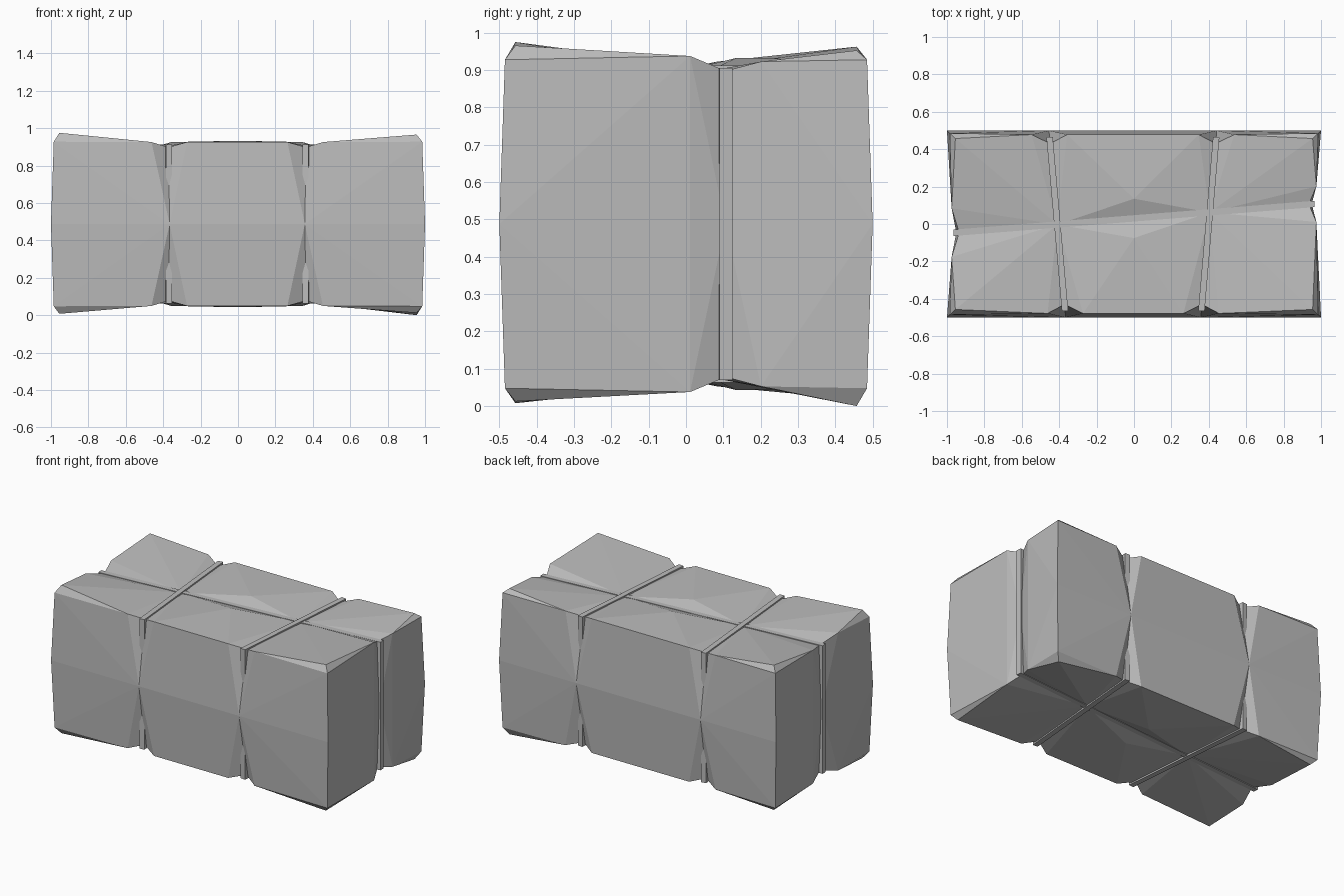
import bpy, bmesh
from mathutils import Vector

cube = bpy.data.objects.get("Cube")
if cube:
    bpy.data.objects.remove(cube)

# One flat grey for the whole bale
grey = bpy.data.materials.new("bale_grey")
grey.use_nodes = True
colour = (0.5, 0.5, 0.5, 1)
grey.diffuse_color = colour
grey.node_tree.nodes["Principled BSDF"].inputs["Base Color"].default_value = colour

MID = 0.4875


def finish(name, bm):
    bmesh.ops.recalc_face_normals(bm, faces=bm.faces)
    mesh = bpy.data.meshes.new(name)
    bm.to_mesh(mesh)
    bm.free()
    mesh.materials.append(grey)
    obj = bpy.data.objects.new(name, mesh)
    bpy.context.collection.objects.link(obj)
    return obj


def hull(name, points):
    bm = bmesh.new()
    for p in points:
        bm.verts.new(p)
    res = bmesh.ops.convex_hull(bm, input=bm.verts)
    junk = set(res["geom_interior"]) | set(res["geom_unused"])
    bmesh.ops.delete(bm, geom=[g for g in junk if isinstance(g, bmesh.types.BMVert)], context="VERTS")
    return finish(name, bm)


# Slightly skewed strap lines seen in plan
def cross_x(side, y):
    return side * (0.405 + 0.087 * y)


def cross_left(y):
    return -0.41 - 0.089 * y


def cross_right(y):
    return 0.40 + 0.085 * y


def long_y(x):
    return 0.03 + 0.08 * x


def crossing(line):
    y = long_y(line(0))
    return line(y), y


lines = {-1: cross_left, 1: cross_right}
corner_top = {(-1, -1): 0.4875, (1, -1): 0.478, (-1, 1): 0.475, (1, 1): 0.465}
corner_low = {(-1, -1): 0.48, (1, -1): 0.475, (-1, 1): 0.47, (1, 1): 0.4875}


def pinch(line, away, sy):
    """Points where a block is squeezed by a cross strap; away = block side."""
    cx, cy = crossing(line)
    pts = [(line(sy * 0.5), sy * 0.5, MID), (cx, cy, MID)]
    for s in (-1, 1):
        pts += [(cx, cy, MID + s * 0.41),
                (line(sy * 0.43), sy * 0.43, MID + s * 0.41),
                (line(sy * 0.48) + away * 0.095, sy * 0.478, MID + s * 0.438)]
    return pts


def end_block(sx, sy):
    pts = pinch(lines[sx], sx, sy)
    ey = long_y(sx * 0.95)
    gap = 0.13 if sx < 0 else 0.095
    pts += [(sx, sy * 0.5, MID), (sx * 0.95, ey, MID)]
    for s, heights in ((1, corner_top), (-1, corner_low)):
        h = heights[sx, sy]
        pts += [(sx * 0.985, sy * 0.485, MID + s * 0.44),
                (sx * 0.955, sy * 0.457, MID + s * h),
                (sx * 0.975, ey + sy * gap, MID + s * (0.435 if sy > 0 else 0.45)),
                (sx * 0.935, ey, MID + s * 0.41)]
    return pts


def middle_block(sy):
    pts = pinch(cross_left, 1, sy) + pinch(cross_right, -1, sy)
    for s in (-1, 1):
        pts.append((0, long_y(0) + sy * 0.105, MID + s * 0.445))
    return pts


# Six squeezed blocks that make up the bale
for sy, depth in ((-1, "front"), (1, "back")):
    for sx, side in ((-1, "right"), (1, "left")):
        hull(f"bale_{depth}_{side}_block", end_block(sx, sy))
    hull(f"bale_{depth}_middle_block", middle_block(sy))


def strap(name, a, b, half_height, width=0.034, thick=0.03):
    """Closed rectangular band running over the top from plan point a to b."""
    a, b = Vector((*a, MID)), Vector((*b, MID))
    along = (b - a).normalized()
    across = Vector((-along.y, along.x, 0)) * width / 2
    up = Vector((0, 0, 1))
    bm = bmesh.new()
    rings = []
    for start, lift, inset in ((a, 1, 1), (b, 1, -1), (b, -1, -1), (a, -1, 1)):
        outer = start + up * lift * half_height
        inner = outer + along * inset * thick - up * lift * thick
        rings.append([bm.verts.new(p) for p in
                      (outer - across, outer + across, inner + across, inner - across)])
    for i in range(4):
        r, n = rings[i], rings[(i + 1) % 4]
        for j in range(4):
            k = (j + 1) % 4
            bm.faces.new((r[j], r[k], n[k], n[j]))
    return finish(name, bm)


# Straps: one lengthwise, two crosswise
strap("long_strap", (-0.965, long_y(-0.965)), (0.965, long_y(0.965)), 0.418)
for sx, side in ((-1, "right"), (1, "left")):
    line = lines[sx]
    strap(f"{side}_cross_strap", (line(-0.465), -0.465), (line(0.465), 0.465), 0.424)
